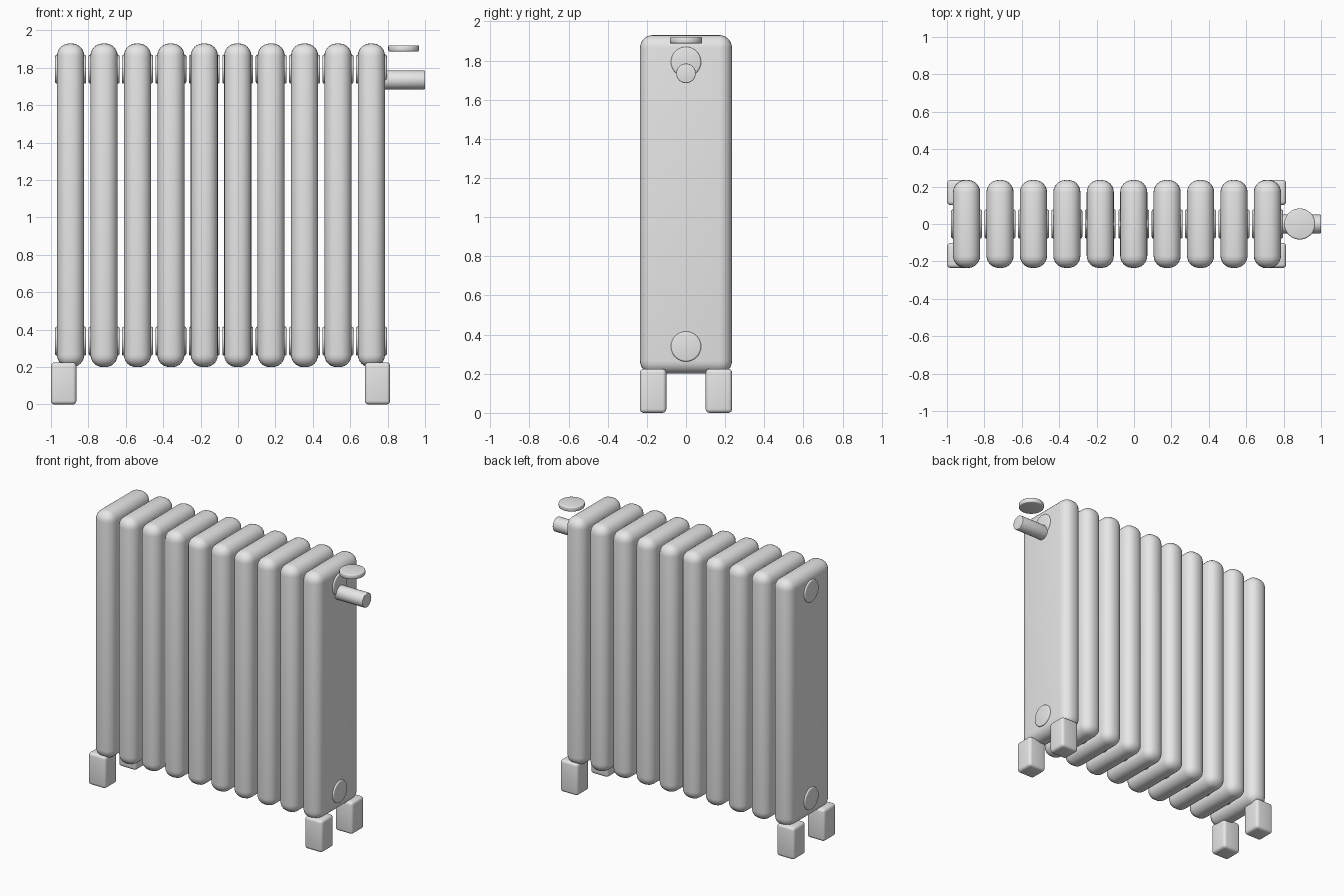
import bpy
import math

if "Cube" in bpy.data.objects:
    bpy.data.objects.remove(bpy.data.objects["Cube"])

grey = bpy.data.materials.new("radiator_grey")
grey.diffuse_color = (0.8, 0.8, 0.8, 1)
grey.use_nodes = True
grey.node_tree.nodes["Principled BSDF"].inputs["Base Color"].default_value = grey.diffuse_color


def finish(obj, name, bevel, segments):
    """Name, colour, round off and smooth a part."""
    obj.name = name
    obj.data.materials.append(grey)
    bpy.ops.object.transform_apply(location=False, rotation=True, scale=True)
    if bevel:
        mod = obj.modifiers.new("rounding", 'BEVEL')
        mod.width = bevel
        mod.segments = segments
        mod.limit_method = 'ANGLE'
        mod.angle_limit = math.radians(40)
        bpy.ops.object.modifier_apply(modifier=mod.name)
    bpy.ops.object.shade_smooth_by_angle(angle=math.radians(35))


def box(name, centre, size, bevel, segments=4):
    bpy.ops.mesh.primitive_cube_add(size=1, location=centre)
    bpy.context.object.scale = size
    finish(bpy.context.object, name, bevel, segments)


def rod(name, centre, radius, length, along_x=True, bevel=0.0):
    tilt = (0, math.pi / 2, 0) if along_x else (0, 0, 0)
    bpy.ops.mesh.primitive_cylinder_add(vertices=32, radius=radius, depth=length,
                                        location=centre, rotation=tilt)
    finish(bpy.context.object, name, bevel, 3)


# Ten column sections, each with an upper and a lower connecting hub
for i in range(10):
    x = -0.895 + i * 0.1787
    box(f"column_{i + 1}", (x, 0, 1.065), (0.145, 0.47, 1.73), 0.065, 6)
    for label, z in (("upper", 1.793), ("lower", 0.339)):
        rod(f"{label}_hub_{i + 1}", (x, 0, z), 0.077, 0.165, bevel=0.008)

# Four feet
for side, x in (("left", -0.932), ("right", 0.746)):
    for end, y in (("front", -0.168), ("back", 0.168)):
        box(f"{end}_{side}_foot", (x, y, 0.1125), (0.136, 0.135, 0.225), 0.02)

# Valve stub and its hand wheel
rod("valve_stub", (0.886, 0, 1.735), 0.05, 0.228, bevel=0.004)
rod("valve_wheel", (0.886, 0, 1.904), 0.083, 0.033, along_x=False, bevel=0.008)
